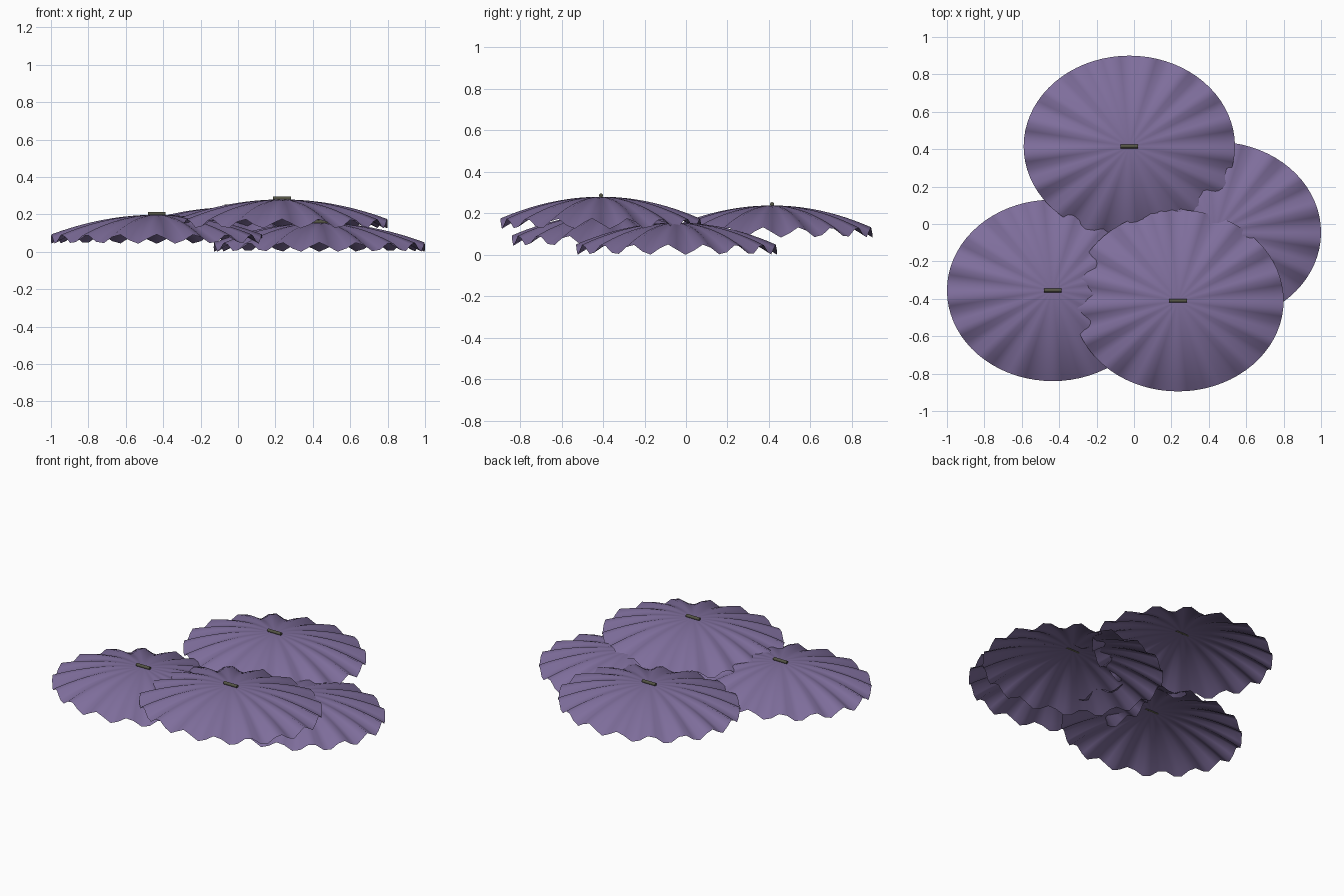
import bpy, bmesh, math

if "Cube" in bpy.data.objects:
    bpy.data.objects.remove(bpy.data.objects["Cube"])

RX, RY = 0.565, 0.485      # pad half-widths
DROP, WAVE = 0.13, 0.025   # dome height and rim ripple
SEGS, RINGS, RIPPLES = 72, 12, 17


def material(name, color):
    m = bpy.data.materials.new(name)
    m.diffuse_color = (*color, 1)
    m.use_nodes = True
    m.node_tree.nodes["Principled BSDF"].inputs["Base Color"].default_value = m.diffuse_color
    return m


purple = material("purple_leaf", (0.21, 0.155, 0.33))
olive = material("dark_stem", (0.09, 0.09, 0.06))


def smooth(obj, angle):
    bpy.ops.object.select_all(action='DESELECT')
    obj.select_set(True)
    bpy.context.view_layer.objects.active = obj
    bpy.ops.object.shade_smooth_by_angle(angle=math.radians(angle))


def leaf(name, x, y, top):
    # shallow elliptical dome with a rippled rim
    bm = bmesh.new()
    centre = bm.verts.new((0, 0, 0))
    prev = None
    for i in range(1, RINGS + 1):
        r = i / RINGS
        ring = []
        for j in range(SEGS):
            a = 2 * math.pi * j / SEGS
            z = -DROP * r ** 2 - WAVE * r ** 2 * math.sin(RIPPLES * a)
            ring.append(bm.verts.new((RX * r * math.cos(a), RY * r * math.sin(a), z)))
        for j in range(SEGS):
            k = (j + 1) % SEGS
            if prev:
                bm.faces.new((prev[j], ring[j], ring[k], prev[k]))
            else:
                bm.faces.new((centre, ring[j], ring[k]))
        prev = ring
    me = bpy.data.meshes.new(name)
    bm.to_mesh(me)
    bm.free()
    obj = bpy.data.objects.new(name, me)
    bpy.context.collection.objects.link(obj)
    obj.location = (x, y, top)
    me.materials.append(purple)
    smooth(obj, 60)

    # short stem lying on the crown
    bpy.ops.mesh.primitive_cylinder_add(vertices=10, radius=0.01, depth=0.095,
                                        location=(x, y, top + 0.006),
                                        rotation=(0, math.pi / 2, 0))
    stem = bpy.context.object
    stem.name = name + "_stem"
    stem.data.materials.append(olive)
    smooth(stem, 40)


leaf("right_leaf", 0.435, -0.045, 0.155)
leaf("left_leaf", -0.435, -0.355, 0.198)
leaf("back_leaf", -0.025, 0.415, 0.238)
leaf("front_leaf", 0.235, -0.41, 0.28)
